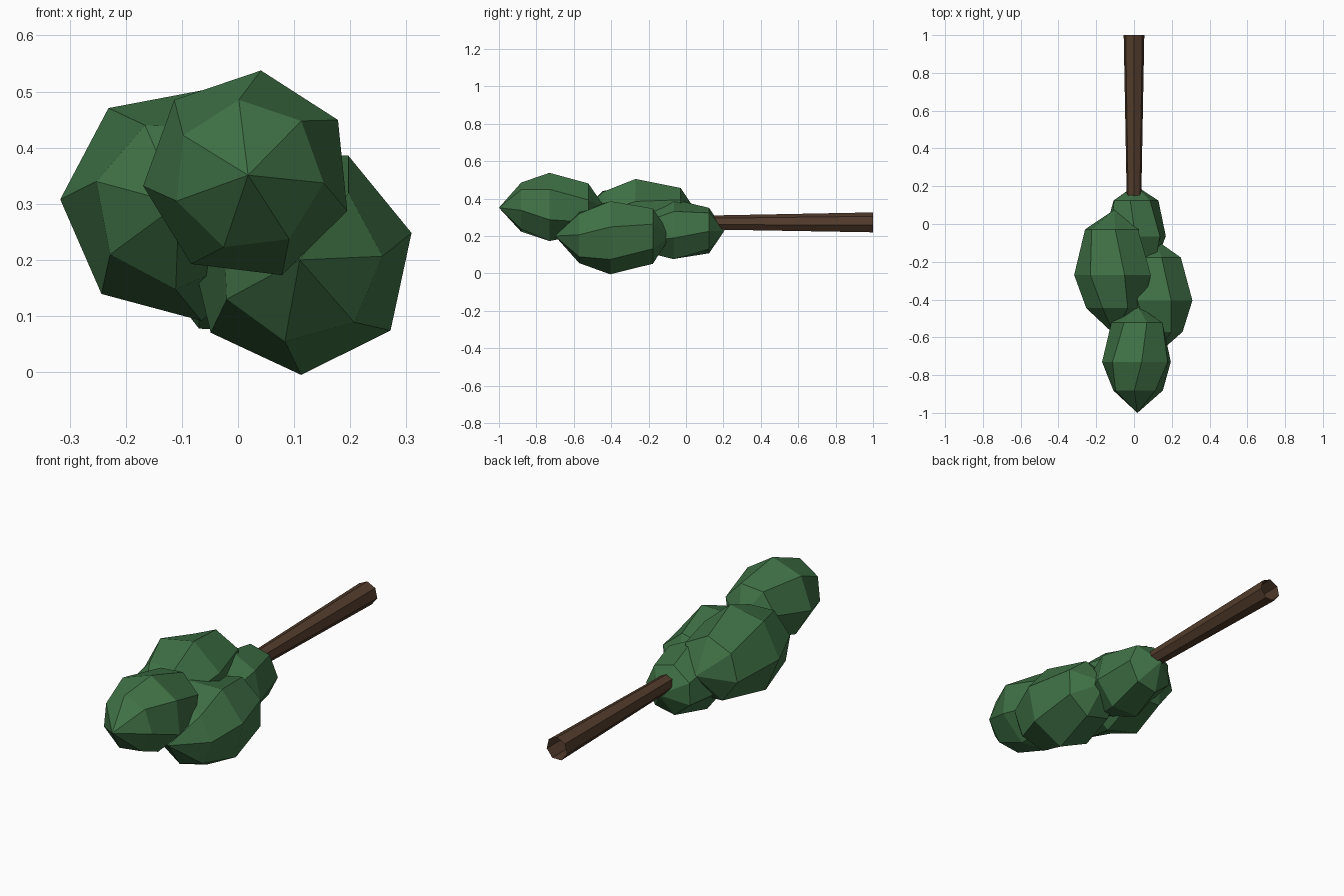
import bpy, bmesh, math

if "Cube" in bpy.data.objects:
    bpy.data.objects.remove(bpy.data.objects["Cube"])


def material(name, color):
    m = bpy.data.materials.new(name)
    m.diffuse_color = (*color, 1)
    m.use_nodes = True
    m.node_tree.nodes["Principled BSDF"].inputs["Base Color"].default_value = m.diffuse_color
    return m


GREEN = material("leaf_green", (0.05, 0.165, 0.06))
BROWN = material("bark_brown", (0.085, 0.045, 0.025))


# Faceted tube along y: rings are (y, radius, start angle); radius 0 makes a tip
def lathe_y(name, cx, cz, rings, mat, sides=7):
    bm = bmesh.new()
    loops = []
    for y, r, a in rings:
        if r == 0:
            loops.append([bm.verts.new((cx, y, cz))] * sides)
            continue
        loops.append([bm.verts.new((
            cx + r * math.cos(math.radians(a) + math.tau * i / sides), y,
            cz + r * math.sin(math.radians(a) + math.tau * i / sides)))
            for i in range(sides)])
    for lo, hi in zip(loops, loops[1:]):
        for i in range(sides):
            j = (i + 1) % sides
            quad = list(dict.fromkeys((lo[i], lo[j], hi[j], hi[i])))
            bm.faces.new(quad)
    bmesh.ops.recalc_face_normals(bm, faces=bm.faces)
    me = bpy.data.meshes.new(name)
    bm.to_mesh(me)
    bm.free()
    me.materials.append(mat)
    ob = bpy.data.objects.new(name, me)
    bpy.context.collection.objects.link(ob)
    return ob


# Foliage clump: seven-sided ball, flatter towards the front, rings twisted
def clump(name, x, y, z, r, length, angle, twist):
    rings = [(y - 0.91 * length, 0, 0),
             (y - 0.51 * length, 0.72 * r, angle + twist),
             (y, r, angle),
             (y + 0.70 * length, 0.74 * r, angle - twist),
             (y + length, 0, 0)]
    lathe_y(name, x, z, rings, GREEN)


clump("foliage_tip", 0.018, -0.73, 0.351, 0.188, 0.297, 83, 14)
clump("foliage_left", -0.105, -0.27, 0.30, 0.212, 0.345, 75, -13)
clump("foliage_right", 0.11, -0.405, 0.20, 0.205, 0.325, 65, -11)
clump("foliage_base", 0.005, -0.065, 0.228, 0.168, 0.27, 38, -12)

# Trunk, open at the cut end
lathe_y("trunk", 0, 0.27, [(-0.1, 0.035, 90), (1.0, 0.056, 90)], BROWN)
